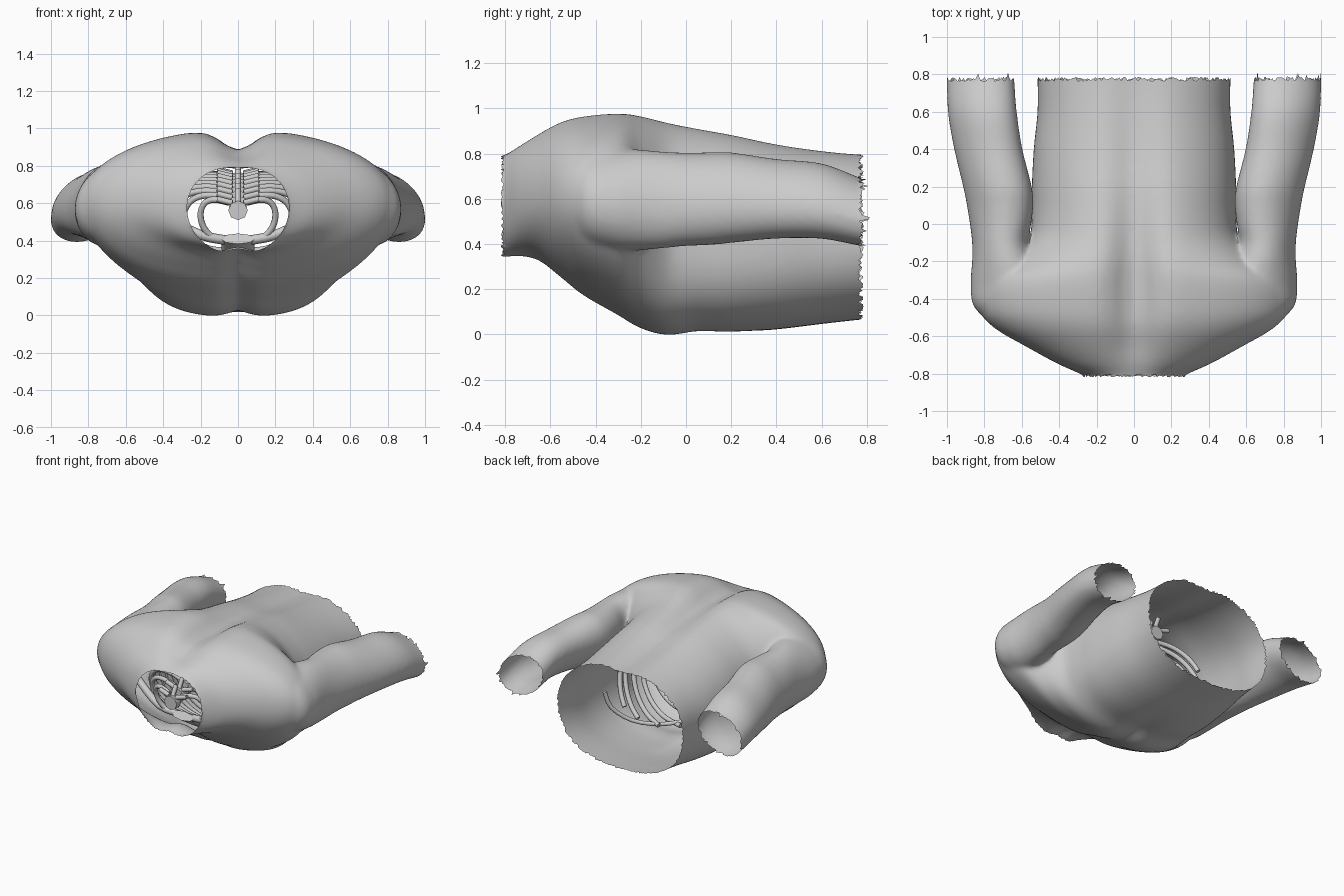
import bpy, bmesh, math, random
from mathutils import Vector

if "Cube" in bpy.data.objects:
    bpy.data.objects.remove(bpy.data.objects["Cube"])
random.seed(4)


def spow(v, e):
    return math.copysign(abs(v) ** e, v)


def add_mesh(name, bm):
    me = bpy.data.meshes.new(name)
    bmesh.ops.recalc_face_normals(bm, faces=bm.faces)
    bm.to_mesh(me)
    bm.free()
    ob = bpy.data.objects.new(name, me)
    bpy.context.collection.objects.link(ob)
    return ob


def loft(bm, rings):
    vs = [[bm.verts.new(p) for p in r] for r in rings]
    n = len(rings[0])
    for a, b in zip(vs, vs[1:]):
        for i in range(n):
            bm.faces.new((a[i], a[(i + 1) % n], b[(i + 1) % n], b[i]))
    bm.faces.new(vs[0])
    bm.faces.new(vs[-1][::-1])


def dense(rows, sub=5):
    """Catmull-Rom interpolation of table rows."""
    out = []
    for i in range(len(rows) - 1):
        p0, p1, p2 = rows[max(i - 1, 0)], rows[i], rows[i + 1]
        p3 = rows[min(i + 2, len(rows) - 1)]
        for k in range(sub):
            t = k / sub
            out.append([.5 * (2 * b + (c - a) * t + (2 * a - 5 * b + 4 * c - d) * t * t
                              + (3 * b - a - 3 * c + d) * t ** 3)
                        for a, b, c, d in zip(p0, p1, p2, p3)])
    return out + [list(rows[-1])]


# Torso sections: y, half width, top, bottom, mid z, lower exponent, spine groove
TORSO = [(-.92, .18, .74, .325, .56, 2, .0), (-.82, .245, .79, .325, .57, 2, .01),
         (-.74, .41, .845, .34, .59, 2, .03), (-.65, .575, .90, .325, .60, 2, .06),
         (-.55, .745, .95, .25, .60, 2, .08), (-.45, .825, .974, .17, .60, 2, .095),
         (-.30, .82, .988, .083, .59, 2, .11), (-.20, .68, .982, .025, .55, 2.2, .105),
         (-.08, .56, .96, -.002, .50, 2.8, .09), (.05, .54, .935, .016, .45, 2.8, .075),
         (.20, .54, .905, .014, .43, 2.7, .06), (.40, .53, .86, .028, .43, 2.6, .05),
         (.60, .51, .828, .052, .44, 2.5, .04), (.78, .51, .808, .072, .45, 2.4, .03),
         (.92, .515, .80, .085, .45, 2.4, .02)]
# Arm sections: y, inner x, outer x, bottom, top, outward slope
ARM = [(-.58, .36, .68, .50, .75, .1), (-.45, .42, .845, .41, .80, .1),
       (-.32, .46, .868, .38, .81, .15),
       (-.20, .53, .86, .38, .81, .2), (-.10, .57, .86, .39, .80, .25),
       (0, .555, .872, .40, .795, .25), (.10, .545, .888, .405, .795, .25),
       (.20, .552, .908, .415, .795, .25), (.40, .602, .956, .435, .765, .25),
       (.60, .632, .99, .435, .745, .25), (.78, .645, .995, .40, .68, .2),
       (.92, .65, .995, .385, .64, .2)]


def torso_ring(y, w, zt, zb, zm, nb, g, n=96):
    ring = []
    for i in range(n):
        a = 2 * math.pi * i / n
        c, s = math.cos(a), math.sin(a)
        e = 2 / (2.1 if s > 0 else nb)
        x = w * spow(c, e)
        z = zm + (zt - zm if s > 0 else zm - zb) * spow(s, e)
        low = .035 * min(1, max(0, (.35 - y) / .4))
        z += (-g * math.exp(-(x / .12) ** 2) if s > 0 else low * math.exp(-(x / .07) ** 2)) * abs(s)
        ring.append((x, y, z))
    return ring


def arm_ring(side, y, xi, xo, zb, zt, k, n=32):
    ring = []
    for i in range(n):
        a = 2 * math.pi * i / n
        dx = (xo - xi) / 2 * math.cos(a)
        ring.append((side * ((xi + xo) / 2 + dx), y,
                     (zb + zt) / 2 + (zt - zb) / 2 * math.sin(a) - k * dx))
    return ring


# Skin: torso and arms fused, softened, then opened at neck, waist and arms
bm = bmesh.new()
loft(bm, [torso_ring(*r) for r in dense(TORSO)])
for side in (-1, 1):
    loft(bm, [arm_ring(side, *r) for r in dense(ARM)])
skin = add_mesh("torso_skin", bm)
m = skin.modifiers.new("fuse", 'REMESH')
m.mode = 'VOXEL'
m.voxel_size = .014
m = skin.modifiers.new("soften", 'SMOOTH')
m.factor = .5
m.iterations = 16
me = bpy.data.meshes.new_from_object(skin.evaluated_get(bpy.context.evaluated_depsgraph_get()))
skin.modifiers.clear()
skin.data = me
bm = bmesh.new()
bm.from_mesh(me)
bm.normal_update()
for v, nrm in [(v, v.normal.copy()) for v in bm.verts]:
    v.co += nrm * .006
for y, s in ((.77, 1), (-.81, -1)):
    bmesh.ops.bisect_plane(bm, geom=bm.verts[:] + bm.edges[:] + bm.faces[:],
                           plane_co=(0, y, 0), plane_no=(0, s, 0), clear_outer=True)
for v in bm.verts:
    if v.is_boundary:
        torn = .045 if v.co.y > 0 and abs(v.co.x) > .6 and random.random() < .15 else .016
        v.co.y += random.uniform(-.5, 1) * torn * (1 if v.co.y > 0 else -.6)
for f in bm.faces:
    f.smooth = True
bm.to_mesh(me)
bm.free()


def bone(name, pts, r, radii=None, flat=1):
    """Smooth rounded tube through points; flat > 1 widens it along x."""
    cu = bpy.data.curves.new(name, 'CURVE')
    cu.dimensions = '3D'
    cu.bevel_depth = r
    cu.bevel_resolution = 2
    cu.use_fill_caps = True
    sp = cu.splines.new('POLY')
    pts = dense(pts, 3)
    sp.points.add(len(pts) - 1)
    for i, p in enumerate(pts):
        sp.points[i].co = (*p, 1)
        if radii:
            t = i / (len(pts) - 1)
            sp.points[i].radius = radii[0] + (radii[1] - radii[0]) * t
    tmp = bpy.data.objects.new(name, cu)
    bpy.context.collection.objects.link(tmp)
    mesh = bpy.data.meshes.new_from_object(tmp.evaluated_get(bpy.context.evaluated_depsgraph_get()))
    bpy.data.objects.remove(tmp)
    for v in mesh.vertices:
        v.co.x *= flat
    mesh.shade_smooth()
    ob = bpy.data.objects.new(name, mesh)
    bpy.context.collection.objects.link(ob)


def spine_z(y):
    return .55 + .17 * math.sin(min(1, (y + .8) / .7) * math.pi / 2) - max(0, y + .1) * .1


# Spine: vertebra bodies, spinous and transverse processes
for i in range(14):
    y = -.77 + i * .076
    z = spine_z(y)
    bone("vertebra", [(0, y - .027, z), (0, y + .027, z)], .052)
    bone("spinous_process", [(0, y, z + .04), (0, y + .04, z + .11)], .016)
    for s in (-1, 1):
        bone("transverse_process", [(s * .03, y, z + .04), (s * .11, y + .01, z + .06)], .016)

# Rib pairs sweeping from spine round to the front
WIDTH = [.20, .29, .36, .40, .43, .45, .465, .475, .48, .475, .46, .43]
for i, w in enumerate(WIDTH):
    y0 = -.74 + i * .072
    zs = spine_z(y0) + .03
    zf = max(.06, .40 - i * .055)
    end = 1.0 if i < 7 else (.93 - (i - 7) * .1 if i < 10 else .5 - (i - 10) * .12)
    drop = .12 + .03 * min(i, 8)
    for s in (-1, 1):
        pts = []
        for k in range(13):
            t = k / 12 * end
            a = t * math.pi
            z = (zs + zf) / 2 + (zs - zf) / 2 * math.cos(a) + .07 * math.sin(a) * (1 - t)
            pts.append((s * (.05 + (w - .05) * max(0, math.sin(a)) ** .8), y0 + drop * t, z))
        bone("rib", pts, .017)

# Costal margin, collar bones and shoulder blades
for s in (-1, 1):
    bone("costal_margin", [(s * .05, -.05, .09), (s * .18, .05, .07), (s * .33, .16, .10),
                           (s * .44, .25, .20), (s * .475, .28, .32)], .015)
    bone("collar_bone", [(s * .05, -.62, .40), (s * .2, -.64, .43), (s * .38, -.59, .52),
                         (s * .56, -.52, .62)], .026)
    bm = bmesh.new()
    bm.faces.new([bm.verts.new(p) for p in (
        (s * .20, -.42, .84), (s * .50, -.44, .76), (s * .44, -.3, .79),
        (s * .27, .0, .80), (s * .2, -.15, .83))])
    blade = add_mesh("shoulder_blade", bm)
    blade.modifiers.new("thickness", 'SOLIDIFY').thickness = .02

# Breastbone, broad at the top
bone("breastbone", [(0, -.65, .41), (0, -.45, .28), (0, -.25, .16), (0, -.05, .09)],
     .03, (1.1, .7), 2.8)
